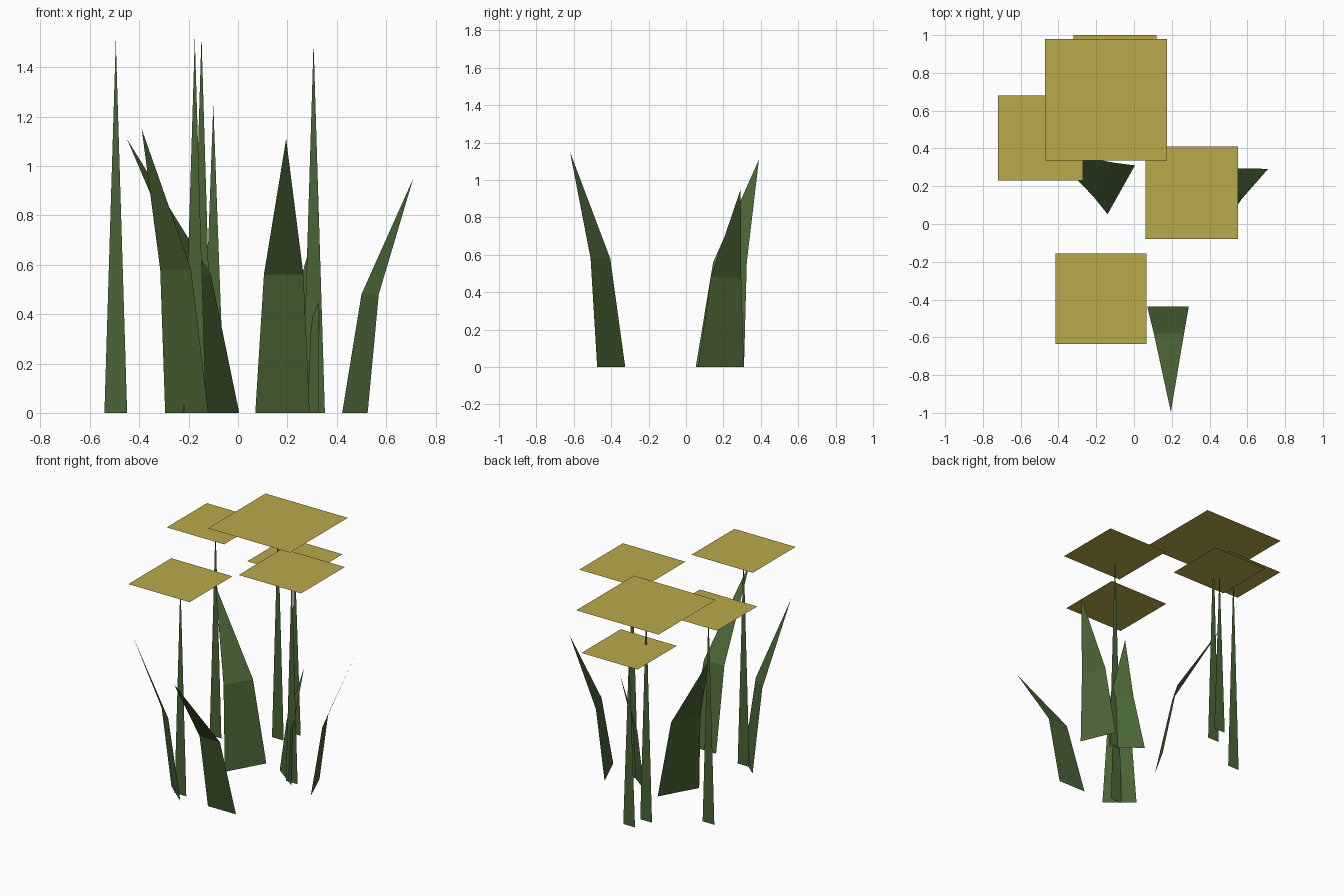
import bpy

if "Cube" in bpy.data.objects:
    bpy.data.objects.remove(bpy.data.objects["Cube"])


def material(name, rgb):
    m = bpy.data.materials.new(name)
    m.diffuse_color = (*rgb, 1.0)
    m.use_nodes = True
    m.node_tree.nodes["Principled BSDF"].inputs["Base Color"].default_value = m.diffuse_color
    return m


GREEN = material("leaf_green", (0.068, 0.130, 0.037))
YELLOW = material("blossom_yellow", (0.485, 0.400, 0.070))


def sheet(name, verts, faces, mat):
    """Thin flat part made from a few corner points."""
    mesh = bpy.data.meshes.new(name)
    mesh.from_pydata(verts, [], faces)
    mesh.materials.append(mat)
    mesh.update()
    obj = bpy.data.objects.new(name, mesh)
    bpy.context.collection.objects.link(obj)
    return obj


def flower(i, x, y, height, size):
    """Tapered flat stem carrying a square flower head."""
    w, h = 0.046, size / 2
    sheet(f"stem_{i}", [(x - w, y, 0), (x + w, y, 0), (x, y, height)],
          [(0, 1, 2)], GREEN)
    sheet(f"flower_head_{i}",
          [(x - h, y - h, height), (x + h, y - h, height),
           (x + h, y + h, height), (x - h, y + h, height)],
          [(0, 1, 2, 3)], YELLOW)


def blade(i, base, bend, bend_z, tip):
    """Leaf blade: tapered lower panel, then a bent pointed panel."""
    verts = [(*p, 0) for p in base] + [(*p, bend_z) for p in bend] + [tip]
    sheet(f"leaf_blade_{i}", verts, [(0, 1, 3, 2), (2, 3, 4)], GREEN)


# Flowers: x, y, height, head size
for i, f in enumerate([
    (-0.495, 0.455, 1.51, 0.45),
    (-0.148, 0.658, 1.53, 0.645),
    (-0.10, 0.78, 1.25, 0.44),
    (0.306, 0.165, 1.50, 0.49),
    (-0.175, -0.395, 1.52, 0.48),
], 1):
    flower(i, *f)

# Leaf blades: base corners, bend corners, bend height, tip
blade(1, [(0.07, -0.437), (0.29, -0.437)],
      [(0.105, -0.58), (0.265, -0.58)], 0.56, (0.195, -0.995, 1.11))
blade(2, [(-0.295, -0.325), (-0.12, -0.475)],
      [(-0.315, -0.405), (-0.19, -0.51)], 0.58, (-0.39, -0.62, 1.15))
blade(3, [(-0.14, 0.052), (0.005, 0.31)],
      [(-0.215, 0.145), (-0.11, 0.325)], 0.56, (-0.45, 0.39, 1.11))
blade(4, [(0.525, 0.065), (0.422, 0.31)],
      [(0.57, 0.132), (0.5, 0.295)], 0.48, (0.71, 0.292, 0.95))
blade(5, [(0.135, 0.275), (0.328, 0.13)],
      [(0.21, 0.245), (0.328, 0.142)], 0.385, (0.318, 0.286, 0.77))
